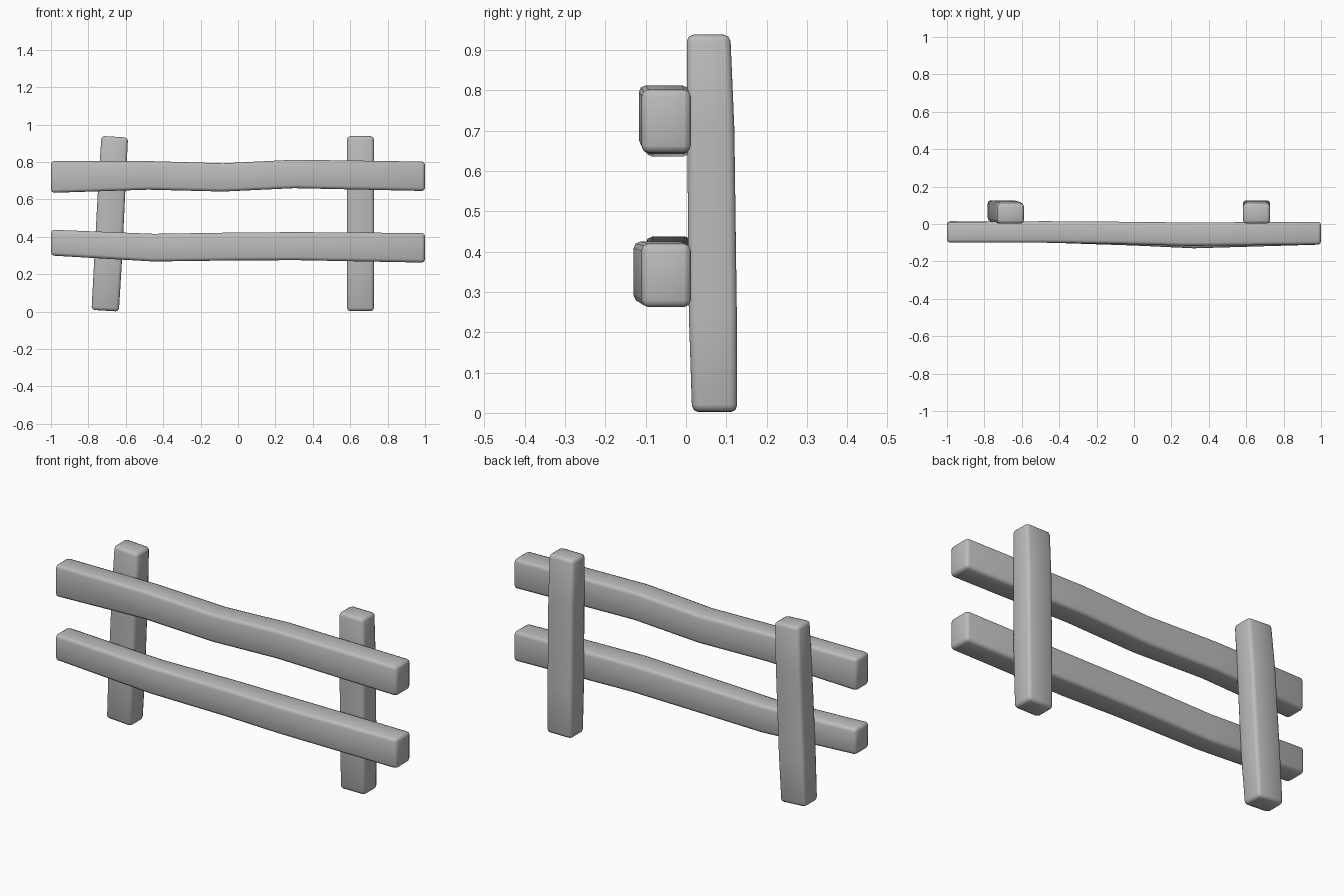
import bpy
import bmesh
from mathutils import Vector

cube = bpy.data.objects.get("Cube")
if cube:
    bpy.data.objects.remove(cube, do_unlink=True)

grey = bpy.data.materials.new("weathered grey wood")
grey.use_nodes = True
colour = (0.5, 0.5, 0.5, 1)
grey.diffuse_color = colour
grey.node_tree.nodes["Principled BSDF"].inputs["Base Color"].default_value = colour


def beam(name, sections):
    """Loft a beam through rectangles, each given by two opposite side edges
    and a pair of directions: (centre, half side a, half side b)."""
    bm = bmesh.new()
    rings = []
    for centre, a, b in sections:
        c, a, b = Vector(centre), Vector(a), Vector(b)
        rings.append([bm.verts.new(c + a * s + b * t)
                      for s, t in ((-1, -1), (1, -1), (1, 1), (-1, 1))])
    for r0, r1 in zip(rings, rings[1:]):
        for i in range(4):
            j = (i + 1) % 4
            bm.faces.new((r0[i], r0[j], r1[j], r1[i]))
    bm.faces.new(rings[0][::-1])
    bm.faces.new(rings[-1])
    bmesh.ops.recalc_face_normals(bm, faces=bm.faces)
    # Round the long corners and the ends, leaving the bends alone
    sharp = [e for e in bm.edges if e.calc_face_angle(0) > 0.8]
    bmesh.ops.bevel(bm, geom=sharp, offset=0.017, segments=2, profile=0.5,
                    affect='EDGES', clamp_overlap=True)
    for f in bm.faces:
        f.smooth = True
    mesh = bpy.data.meshes.new(name)
    bm.to_mesh(mesh)
    bm.free()
    mesh.materials.append(grey)
    obj = bpy.data.objects.new(name, mesh)
    bpy.context.collection.objects.link(obj)
    return obj


def rail(name, stations):
    # Each station: x, front y, back y, bottom z, top z
    beam(name, [((x, (y0 + y1) / 2, (z0 + z1) / 2),
                 (0, (y1 - y0) / 2, 0), (0, 0, (z1 - z0) / 2))
                for x, y0, y1, z0, z1 in stations])


def post(name, stations, slope):
    # Each station: z, left x, right x, front y, back y; slope tips the ends
    beam(name, [(((x0 + x1) / 2, (y0 + y1) / 2, z),
                 ((x1 - x0) / 2, 0, -slope * (x1 - x0) / 2),
                 (0, (y1 - y0) / 2, 0))
                for z, x0, x1, y0, y1 in stations])


# Crooked horizontal rails
rail("top_rail", [
    (-1.00, -0.10, 0.010, 0.635, 0.805),
    (-0.48, -0.10, 0.015, 0.652, 0.805),
    (-0.08, -0.107, 0.012, 0.642, 0.793),
    (0.30, -0.117, 0.008, 0.660, 0.812),
    (1.00, -0.11, 0.012, 0.645, 0.802),
])
rail("bottom_rail", [
    (-1.00, -0.10, 0.015, 0.300, 0.438),
    (-0.45, -0.10, 0.012, 0.268, 0.416),
    (0.00, -0.115, 0.010, 0.274, 0.423),
    (0.32, -0.130, 0.005, 0.275, 0.425),
    (1.00, -0.11, 0.012, 0.262, 0.420),
])

# Leaning and upright posts
post("right_post", [
    (0.005, -0.783, -0.637, 0.015, 0.127),
    (0.25, -0.770, -0.622, 0.007, 0.126),
    (0.70, -0.746, -0.600, 0.003, 0.120),
    (0.935, -0.730, -0.588, 0.002, 0.110),
], 0.06)
post("left_post", [
    (0.003, 0.583, 0.727, 0.015, 0.127),
    (0.25, 0.582, 0.728, 0.007, 0.126),
    (0.70, 0.582, 0.728, 0.003, 0.120),
    (0.938, 0.583, 0.727, 0.002, 0.110),
], 0)
